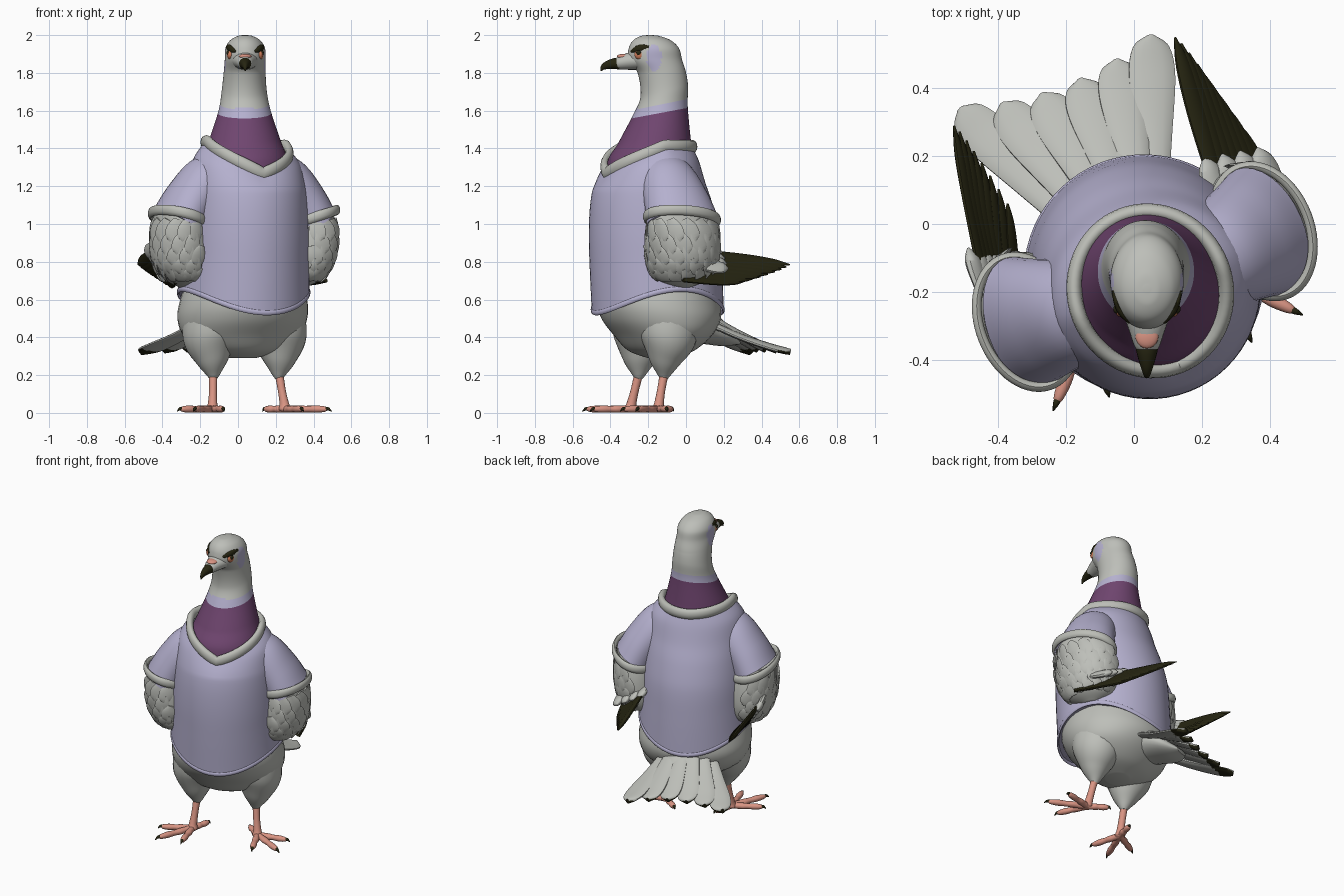
import bpy, bmesh
from math import sin, cos, pi, radians
from mathutils import Vector

if "Cube" in bpy.data.objects:
    bpy.data.objects.remove(bpy.data.objects["Cube"])

PIVOT, TURN = (0.03, -0.15, 0), radians(21)   # the body is turned, the head faces forward
HEAD_X = 0.038
UP, BACK = Vector((0, 0, 1)), Vector((0, 1, 0))


def material(name, rgb):
    m = bpy.data.materials.new(name)
    m.use_nodes = True
    m.diffuse_color = (*rgb, 1)
    m.node_tree.nodes["Principled BSDF"].inputs["Base Color"].default_value = (*rgb, 1)
    return m


GREY = material("feather grey", (0.51, 0.52, 0.485))
LILAC = material("shirt lilac", (0.46, 0.435, 0.62))
TRIM = material("trim grey", (0.50, 0.51, 0.47))
PURPLE = material("neck purple", (0.16, 0.06, 0.16))
DARK = material("dark feather", (0.02, 0.019, 0.006))
PINK = material("skin pink", (0.70, 0.30, 0.23))
ORANGE = material("eye orange", (0.62, 0.20, 0.10))


def smooth_rows(rows, n=6):
    """Catmull-Rom through rows of (x, y, z, radius a, radius b)."""
    rows = [Vector(r) for r in rows]
    last, out = len(rows) - 1, []
    for i in range(last):
        p, q, r, s = (rows[min(max(i + k, 0), last)] for k in (-1, 0, 1, 2))
        for j in range(n):
            t = j / n
            out.append(0.5 * (2 * q + (r - p) * t + (2 * p - 5 * q + 4 * r - s) * t ** 2
                              + (3 * q - p - 3 * r + s) * t ** 3))
    return out + [rows[-1]]


def tube(bm, rows, ref=None, sides=16, slot=0, closed=False, warp=None, n=6, open_end=False):
    """Elliptical sweep; without ref the rings stay level. Angle 0 is the front."""
    rows = [Vector(r) for r in rows] if closed else smooth_rows(rows, n)
    count, rings = len(rows), []
    for i, r in enumerate(rows):
        side, nrm = Vector((1, 0, 0)), BACK
        if ref is not None:
            a = rows[(i - 1) % count] if closed else rows[max(i - 1, 0)]
            b = rows[(i + 1) % count] if closed else rows[min(i + 1, count - 1)]
            tan = (Vector(b[:3]) - Vector(a[:3])).normalized()
            side = tan.cross(ref).normalized()
            nrm = side.cross(tan)
        ring = []
        for k in range(sides):
            ang = 2 * pi * k / sides
            ang = ang - 2 * pi if ang > pi else ang
            p = Vector(r[:3]) + side * max(r[3], 0.002) * sin(ang) - nrm * max(r[4], 0.002) * cos(ang)
            if warp:
                p.z += warp(i / (count - 1), ang)
            ring.append(bm.verts.new(p))
        rings.append(ring)
    faces = []
    for i in range(count if closed else count - 1):
        a, b = rings[i], rings[(i + 1) % count]
        faces += [bm.faces.new((a[k], a[(k + 1) % sides], b[(k + 1) % sides], b[k])) for k in range(sides)]
    if not closed:
        faces.append(bm.faces.new(rings[0]))
        if not open_end:
            faces.append(bm.faces.new(rings[-1]))
    for f in faces:
        f.material_index = slot


def ball(bm, centre, size, slot=0):
    made = bmesh.ops.create_uvsphere(bm, u_segments=20, v_segments=12, radius=1)["verts"]
    for v in made:
        v.co = Vector(centre) + Vector(a * b for a, b in zip(v.co, size))
    for f in {f for v in made for f in v.link_faces}:
        f.material_index = slot


def finish(bm, name, mats, origin=PIVOT, turn=TURN, mirror=False, rule=None):
    bmesh.ops.recalc_face_normals(bm, faces=bm.faces)
    bm.normal_update()
    if rule:
        for f in bm.faces:
            f.material_index = rule(f.calc_center_median(), f.normal)
    me = bpy.data.meshes.new(name)
    bm.to_mesh(me)
    bm.free()
    ob = bpy.data.objects.new(name, me)
    for m in mats:
        me.materials.append(m)
    bpy.context.collection.objects.link(ob)
    ob.location, ob.rotation_euler.z = origin, turn
    if mirror:
        ob.modifiers.new("mirror", 'MIRROR').use_mirror_merge = False
    bpy.ops.object.select_all(action='DESELECT')
    ob.select_set(True)
    bpy.context.view_layer.objects.active = ob
    bpy.ops.object.shade_smooth_by_angle(angle=radians(50))


def band(centre, ru, rv, thick, tall, height):
    """Closed ring of rows around an ellipse, with height as a function of angle."""
    angles = [2 * pi * k / 64 - pi for k in range(64)]
    return [(centre[0] + ru * sin(a), centre[1] - rv * cos(a), height(a), thick, tall) for a in angles]


# Lower body with thighs
bm = bmesh.new()
tube(bm, [(0, .02, .29, .07, .07), (0, .02, .33, .21, .17), (0, .03, .41, .315, .25),
          (0, .02, .5, .348, .312), (0, 0, .6, .338, .322), (0, -.01, .75, .29, .29)], sides=40)
finish(bm, "lower_body", [GREY])
bm = bmesh.new()
tube(bm, [(.18, -.01, .53, .15, .17), (.197, -.015, .39, .143, .15), (.192, -.03, .28, .09, .09),
          (.187, -.035, .21, .042, .042), (.187, -.037, .18, .02, .02)], BACK, 24)
finish(bm, "thighs", [GREY], mirror=True)


# Shirt with dipping hem and V neckline
def hem(a):
    return 0.655 - 0.125 * cos(a) ** 2


def neckline(a):
    front, back = max(0, 1 - abs(a) / 1.6), max(0, abs(a) / 1.6 - 1)
    return 1.425 - 0.16 * front - 0.015 * back - 0.012 * sin(a)


def shirt_warp(t, a):
    return (hem(a) - .62) * max(0, 1 - t / .35) + (neckline(a) - 1.42) * max(0, (t - .6) / .4)


bm = bmesh.new()
tube(bm, [(0, 0, .62, .349, .35), (0, -.01, .8, .34, .352), (0, -.02, .95, .335, .348),
          (0, -.035, 1.1, .325, .325), (0, -.045, 1.22, .312, .292), (0, -.045, 1.34, .285, .256),
          (0, -.05, 1.42, .224, .23)], sides=64, warp=shirt_warp, open_end=True)
tube(bm, band((0, 0), .347, .348, .007, .014, hem), UP, 8, closed=True)
finish(bm, "shirt", [LILAC])
bm = bmesh.new()
tube(bm, band((0, -.05), .222, .236, .023, .034, neckline), UP, 12, closed=True)
finish(bm, "collar", [TRIM])

# Sleeves and cuffs
CUFF = (.372, -.005)
bm = bmesh.new()
tube(bm, [(.1, -.04, 1.345, .07, .1), (.212, -.03, 1.24, .132, .15), (.312, -.015, 1.125, .132, .178),
          (*CUFF, 1.02, .136, .198)], BACK, 32)
finish(bm, "sleeves", [LILAC], mirror=True)
bm = bmesh.new()
tube(bm, band(CUFF, .138, .198, .015, .027, lambda a: 1.03 + .04 * sin(a) + .02 * cos(a)), UP, 10, closed=True)
finish(bm, "cuffs", [TRIM], mirror=True)

# Forearms with overlapping small feathers
forearm = [(*CUFF, 1.06, .12, .175), (.362, 0, .93, .144, .198), (.348, .005, .8, .145, .192),
           (.33, .01, .71, .105, .145), (.325, .02, .665, .03, .04)]
bm = bmesh.new()
tube(bm, forearm, None, 32)
dense = smooth_rows(forearm)


def on_arm(i, a):
    r = dense[min(i, len(dense) - 1)]
    return Vector((r[0] + (r[3] + .004) * sin(a), r[1] - (r[4] + .004) * cos(a), r[2]))


for row, i in enumerate(range(2, 17, 3)):
    for k in range(8):
        a = -.3 + .42 * k + .21 * (row % 2)
        pts = [(*on_arm(i + s, a + .06 * s), w, .006) for s, w in ((0, .02), (2, .042), (4, .036), (5, .004))]
        tube(bm, pts, Vector((sin(a), -cos(a), 0)), 8, n=3)
finish(bm, "forearms", [GREY], mirror=True)


# Long dark wing feathers, with grey feathers over their roots
def blade(bm, root, tip, w, thick, ref):
    mid = root.lerp(tip, .5)
    tube(bm, [(*root, w * .7, thick), (*mid, w, thick), (*root.lerp(tip, .82), w * .75, thick),
              (*tip, .004, .003)], ref, 10)


def wing(side, top_root, low_root, top_tip, low_tip):
    top_root, low_root, top_tip, low_tip = map(Vector, (top_root, low_root, top_tip, low_tip))
    ref = (low_root - top_root).cross(BACK).normalized()
    bm = bmesh.new()
    for k in range(8):
        f = k / 7
        tip = top_tip.lerp(low_tip, f)
        tip.y = top_tip.y + (low_tip.y - top_tip.y) * f ** 1.3
        blade(bm, top_root.lerp(low_root, f), tip, .037, .012, ref)
    finish(bm, side + "_wing_feathers", [DARK])
    bm = bmesh.new()
    for k in range(4):
        f = k / 3
        root = Vector((top_root.x * (1 - f) + low_root.x * f, .06, .865 - .08 * f))
        blade(bm, root, root + Vector((0, .2 - .03 * f, -.02)), .05, .02, ref)
    finish(bm, side + "_wing_coverts", [GREY])


wing("left", (.29, .1, .85), (.445, -.03, .71), (.335, .62, .785), (.41, .33, .695))
wing("right", (-.455, .1, .845), (-.4, -.02, .705), (-.365, .61, .785), (-.3, .34, .685))

# Tail fan, dark under the tips
bm = bmesh.new()
for k in (-2.5, -1.5, -.5, .5, 1.5, 2.5):
    root = Vector((k * .05 - .01, .2, .59 - .015 * k * k))
    tip = Vector((k * .12 - .03, .6 + .008 * k * k, .335 - .002 * k * k))
    rows = [(*(root.lerp(tip, s) - UP * .07 * s * (1 - s)), w, .017)
            for s, w in ((0, .035), (.4, .055), (.75, .07), (.93, .055), (1, .012))]
    tube(bm, rows, UP + Vector((.15, 0, 0)), 14)
finish(bm, "tail_feathers", [GREY, DARK], rule=lambda c, n: int(n.z < -.1 and c.y > .565))
bm = bmesh.new()
tube(bm, [(0, .12, .5, .2, .15), (-.01, .25, .46, .16, .1), (-.02, .38, .4, .13, .05),
          (-.02, .46, .37, .05, .01)], UP, 24)
finish(bm, "tail_base", [GREY])

# Legs, toes and claws
bm = bmesh.new()
foot = Vector((.205, -.075, .02))
tube(bm, [(.185, -.03, .23, .024, .024), (.195, -.055, .12, .021, .022), (.203, -.07, .05, .025, .026),
          (*foot, .032, .032), (.205, -.075, .006, .02, .02)], BACK, 14)
for turn, length in ((5, .22), (43, .27), (82, .21), (215, .14)):
    d = Vector((sin(radians(turn)), -cos(radians(turn)), 0))
    path = ((0, .022), (.2, .019), (.35, .022), (.5, .017), (.68, .02), (.86, .015), (.92, .008))
    tube(bm, [(*(foot + d * length * s), r, min(r, .019)) for s, r in path], UP, 12, n=3)
    claw = ((.86, .011, 0), (.94, .009, .002), (1.02, .002, -.012))
    tube(bm, [(*(foot + d * length * s + UP * z), r, r) for s, r, z in claw], UP, 8, slot=1)
finish(bm, "legs_and_feet", [PINK, DARK], mirror=True)

# Neck and head in one form, coloured in tilted bands
TILT = .028


def neck_warp(t, a):
    return -TILT * cos(a) * min(1, max(0, 2 - abs(t - .3) / .1))


def neck_bands(c, n):
    level = c.z - TILT * max(-1, min(1, (c.y + .137) / .146))
    if level < 1.585:
        return 2
    cheek = ((c.y + .17) / .04) ** 2 + ((c.z - 1.88) / .07) ** 2 < 1 and abs(c.x - HEAD_X) > .07
    return 1 if level < 1.635 or cheek else 0


bm = bmesh.new()
tube(bm, [(.045, -.2, 1.2, .23, .23), (.04, -.188, 1.34, .222, .225), (.036, -.17, 1.45, .187, .192),
          (.035, -.137, 1.6, .138, .146), (.033, -.115, 1.7, .12, .126), (.035, -.128, 1.8, .111, .128),
          (.038, -.163, 1.87, .108, .142), (.038, -.17, 1.93, .105, .133), (.038, -.18, 1.972, .08, .1),
          (.038, -.19, 1.995, .04, .05), (.038, -.19, 2.0, .01, .01)], None, 64, n=10, warp=neck_warp)
finish(bm, "neck_and_head", [GREY, LILAC, PURPLE], (0, 0, 0), 0, rule=neck_bands)

# Beak
bm = bmesh.new()
tube(bm, [(0, -.24, 1.868, .078, .052), (0, -.31, 1.86, .054, .044), (0, -.365, 1.85, .034, .03),
          (0, -.375, 1.85, .01, .01)], UP, 20)
tube(bm, [(0, -.35, 1.848, .034, .032), (0, -.375, 1.85, .031, .029), (0, -.415, 1.842, .02, .022),
          (0, -.44, 1.828, .011, .014), (0, -.45, 1.81, .003, .003)], UP, 16, slot=1)
ball(bm, (0, -.33, 1.887), (.034, .036, .014), 2)
finish(bm, "beak", [GREY, DARK, PINK], (HEAD_X, 0, 0), 0)

# Eyes with heavy dark brows
bm = bmesh.new()
ball(bm, (.079, -.243, 1.897), (.017, .03, .027))
ball(bm, (.088, -.25, 1.906), (.011, .014, .014), 1)
tube(bm, [(.05, -.29, 1.912, .005, .006), (.072, -.262, 1.924, .011, .018), (.088, -.23, 1.933, .01, .018),
          (.099, -.195, 1.938, .004, .006)], UP, 12, slot=1)
finish(bm, "eyes", [ORANGE, DARK], (HEAD_X, 0, 0), 0, mirror=True)
